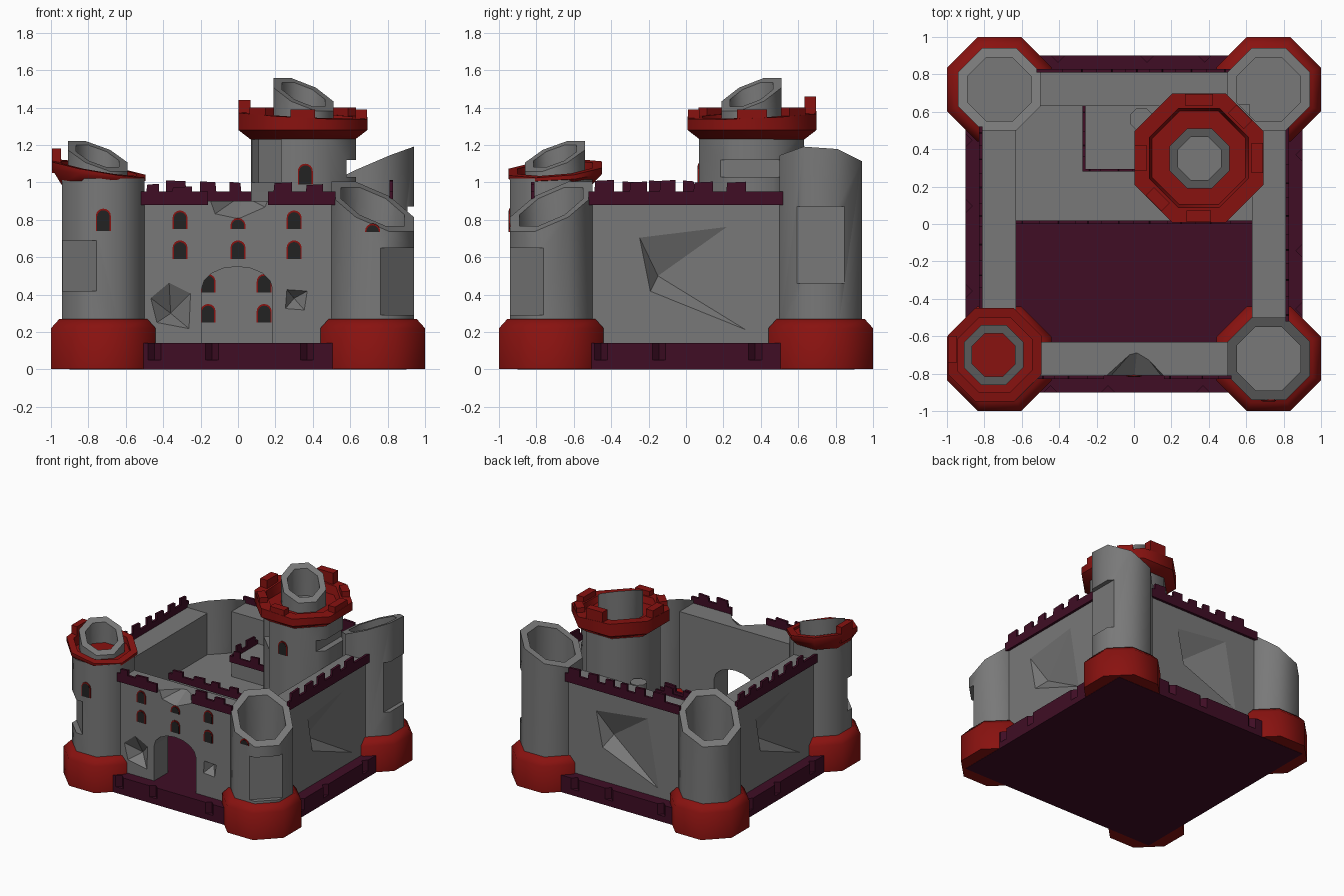
import bpy, bmesh, math, random
from mathutils import Matrix, Vector

if "Cube" in bpy.data.objects:
    bpy.data.objects.remove(bpy.data.objects["Cube"])

random.seed(4)


def material(name, rgb):
    m = bpy.data.materials.new(name)
    m.diffuse_color = (*rgb, 1)
    m.use_nodes = True
    m.node_tree.nodes["Principled BSDF"].inputs["Base Color"].default_value = m.diffuse_color
    return m


GREY = material("grey stone", (0.19, 0.19, 0.19))
RED = material("red stone", (0.25, 0.006, 0.005))
PURPLE = material("dark purple stone", (0.05, 0.004, 0.018))
BLACK = material("window dark", (0.016, 0.016, 0.016))


def finish(name, bm, mat, smooth=False):
    bmesh.ops.recalc_face_normals(bm, faces=bm.faces[:])
    me = bpy.data.meshes.new(name)
    bm.to_mesh(me)
    bm.free()
    me.materials.append(mat)
    ob = bpy.data.objects.new(name, me)
    bpy.context.collection.objects.link(ob)
    if smooth:
        activate(ob)
        bpy.ops.object.shade_smooth_by_angle(angle=math.radians(50))
    return ob


def activate(ob):
    bpy.ops.object.select_all(action='DESELECT')
    ob.select_set(True)
    bpy.context.view_layer.objects.active = ob


def box(name, lo, hi, mat, turn=0):
    bm = bmesh.new()
    lo, hi = Vector(lo), Vector(hi)
    bmesh.ops.create_cube(bm, size=1, matrix=Matrix.Rotation(turn, 4, 'Z')
                          @ Matrix.Translation((lo + hi) / 2)
                          @ Matrix.Diagonal((*(hi - lo), 1)))
    return finish(name, bm, mat)


def prism(name, pts, y0, y1, mat, k=0):
    """Outline in x and z, extruded along y, then turned k quarter turns."""
    bm = bmesh.new()
    a = [bm.verts.new((x, y0, z)) for x, z in pts]
    b = [bm.verts.new((x, y1, z)) for x, z in pts]
    bm.faces.new(a)
    bm.faces.new(b)
    for i in range(len(a)):
        j = (i + 1) % len(a)
        bm.faces.new((a[i], a[j], b[j], b[i]))
    bm.transform(Matrix.Rotation(k * math.pi / 2, 4, 'Z'))
    return finish(name, bm, mat)


def pit(pts, apex, k=0, y=-0.83):
    """Pyramid cutter with its base in front of a wall and apex inside it."""
    bm = bmesh.new()
    a = [bm.verts.new((x, y, z)) for x, z in pts]
    tip = bm.verts.new(apex)
    bm.faces.new(a)
    for i in range(len(a)):
        bm.faces.new((a[i], a[(i + 1) % len(a)], tip))
    bm.transform(Matrix.Rotation(k * math.pi / 2, 4, 'Z'))
    return finish("cutter", bm, GREY)


def lathe(name, cx, cy, profile, mat):
    """Octagonal turning; a height may be a function giving a slanted ring."""
    bm = bmesh.new()
    rings = []
    for r, z in profile:
        ring = []
        for i in range(8):
            t = math.radians(22.5 + 45 * i)
            R = r / math.cos(math.pi / 8)
            dx, dy = R * math.cos(t), R * math.sin(t)
            ring.append(bm.verts.new((cx + dx, cy + dy, z(dx, dy) if callable(z) else z)))
        rings.append(ring)
    for p, q in zip(rings, rings[1:]):
        for i in range(8):
            j = (i + 1) % 8
            bm.faces.new((p[i], p[j], q[j], q[i]))
    bm.faces.new(rings[0])
    bm.faces.new(rings[-1])
    return finish(name, bm, mat, True)


def slant(z, a, b):
    return lambda dx, dy: z + a * dx + b * dy


def cut(ob, cutters):
    activate(ob)
    for c in cutters:
        c.hide_render = True
        m = ob.modifiers.new("cut", 'BOOLEAN')
        m.operation, m.object, m.solver = 'DIFFERENCE', c, 'EXACT'
        bpy.ops.object.modifier_apply(modifier=m.name)
        bpy.data.objects.remove(c, do_unlink=True)


def dent(cx, cy, angle, r, depth, width, z0, z1):
    """Box cutter sunk into the side of a tower in the given direction."""
    c = box("cutter", (r - depth, -width / 2, z0), (r + 0.15, width / 2, z1), GREY,
            math.radians(angle))
    c.data.transform(Matrix.Translation((cx, cy, 0)))
    return c


def parapet(name, x0, x1, z0, z1, z2, y0, y1, k=0):
    pts, x = [(x0, z0), (x0, z1)], x0 + 0.03
    while x < x1 - 0.12:
        w, top = random.uniform(0.06, 0.11), z2 - random.uniform(0, 0.02)
        pts += [(x, z1), (x + 0.005, top), (x + w, top + 0.005), (x + w, z1)]
        x += w + random.uniform(0.06, 0.1)
    prism(name, pts + [(x1, z1), (x1, z0)], y0, y1, PURPLE, k)


def arch(x, z0, w, h, rise):
    pts = [(x - w, z0), (x + w, z0)]
    return pts + [(x + w * math.cos(t * math.pi / 8),
                   z0 + h - rise + rise * math.sin(t * math.pi / 8)) for t in range(9)]


def window(x, z, y, h=0.1, w=0.04):
    prism("window_frame", arch(x, z, w, h, 0.04), y - 0.006, y + 0.002, RED)
    prism("window_pane", arch(x, z, w - 0.007, h - 0.009, 0.033), y - 0.008, y, BLACK)


# plinth with chipped edges
plinth = box("plinth", (-0.9, -0.9, 0), (0.9, 0.9, 0.14), PURPLE)
chips = []
for k in range(4):
    for x in (-0.42, -0.1, 0.38):
        c = box("cutter", (-0.06, -0.06, 0.05), (0.06, 0.06, 0.3), PURPLE, math.pi / 4)
        c.data.transform(Matrix.Rotation(k * math.pi / 2, 4, 'Z')
                         @ Matrix.Translation((x + random.uniform(-.05, .05), -0.95, 0)))
        chips.append(c)
cut(plinth, chips)

# outer walls with broken hollows and parapets
big = [(-0.27, 0.75), (0.3, 0.82), (0.42, 0.15), (-0.2, 0.4)]
for k, name in enumerate(("front", "right", "back", "left")):
    wall = prism(name + "_wall", [(-0.53, 0.12), (0.53, 0.12), (0.53, 0.9), (-0.53, 0.9)],
                 -0.81, -0.63, GREY, k)
    if k == 0:
        cut(wall, [
            prism("cutter", arch(-0.005, 0.14, 0.19, 0.41, 0.12), -1, -0.5, GREY),
            pit([(-0.49, 0.4), (-0.37, 0.5), (-0.23, 0.43), (-0.24, 0.2), (-0.45, 0.24)],
                (-0.36, -0.72, 0.3)),
            pit([(0.25, 0.44), (0.39, 0.43), (0.37, 0.3), (0.24, 0.31)], (0.3, -0.74, 0.38)),
            pit([(-0.19, 0.96), (-0.14, 0.82), (0.0, 0.79), (0.16, 0.86), (0.2, 0.96)],
                (0.02, -0.65, 0.93))])
        parapet("front_parapet_left", -0.52, -0.16, 0.88, 0.95, 0.99, -0.83, -0.81)
        parapet("front_parapet_right", 0.16, 0.52, 0.88, 0.95, 1.0, -0.83, -0.81)
    else:
        cut(wall, [pit(big, (-0.15, -0.72, 0.5), k)])
        parapet(name + "_parapet", -0.52, 0.52, 0.88, 0.95, 1.01, -0.83, -0.81, k)

# corner towers: red feet, hollow grey shafts broken off at a slant
for sx in (-1, 1):
    for sy in (-1, 1):
        lathe("tower_foot", sx * 0.72, sy * 0.72,
              [(0.28, 0.002), (0.28, 0.22), (0.235, 0.27)], RED)


def shaft(name, x, y, top):
    return lathe(name, x, y, [(0.22, 0.2), (0.22, top), (0.17, top), (0.17, 0.6)], GREY)


t = shaft("front_right_tower", 0.72, -0.72, slant(0.87, -0.43, 0.43))
cut(t, [dent(0.72, -0.72, -45, 0.22, 0.035, 0.26, 0.29, 0.65)])
shaft("back_left_tower", -0.72, 0.72, slant(0.87, 0.43, -0.43))
t = shaft("back_right_tower", 0.72, 0.72, slant(1.09, 0.43, -0.07))
cut(t, [dent(0.72, 0.72, 0, 0.22, 0.035, 0.26, 0.46, 0.87)])
t = lathe("front_left_tower", -0.72, -0.72, [(0.22, 0.2), (0.22, 1.02)], GREY)
cut(t, [dent(-0.72, -0.72, -135, 0.22, 0.04, 0.26, 0.42, 0.69)])

# front left tower: broken red crown and hollow turret
rim = slant(1.075, -0.17, 0.08)
lathe("small_crown", -0.745, -0.7,
      [(0.2, 0.99), (0.25, slant(1.045, -0.13, 0.05)), (0.25, rim), (0.2, rim), (0.2, 1.025)], RED)
box("small_crown_merlon", (-0.995, -0.74, 1.05), (-0.945, -0.6, 1.18), RED)
cap = slant(1.14, -0.36, 0.36)
lathe("small_turret", -0.75, -0.7, [(0.16, 1.0), (0.16, cap), (0.115, cap), (0.115, 1.02)], GREY)
lathe("small_turret_floor", -0.75, -0.7, [(0.114, 1.015), (0.114, 1.03)], RED)

# stepped inner keep
box("keep_lower", (-0.64, 0.02, 0.12), (0.64, 0.64, 0.56), GREY)
parapet("keep_parapet", -0.63, 0.63, 0.55, 0.6, 0.65, 0.0, 0.02)
box("keep_upper", (-0.26, 0.29, 0.5), (0.62, 0.64, 0.7), GREY)
parapet("upper_parapet_front", -0.27, 0.14, 0.68, 0.73, 0.78, 0.28, 0.295)
parapet("upper_parapet_side", -0.63, -0.28, 0.68, 0.73, 0.78, -0.275, -0.26, 3)
lathe("stair_turret", 0.04, 0.56, [(0.06, 0.5), (0.06, 0.9)], GREY)

# great tower with crown, merlons and hollow turret
t = lathe("great_tower", 0.35, 0.35, [(0.28, 0.14), (0.28, 1.26)], GREY)
cut(t, [dent(0.35, 0.35, -135, 0.28, 0.05, 0.22, 1.0, 1.23),
        dent(0.35, 0.35, 0, 0.28, 0.05, 0.34, 1.03, 1.12)])
lathe("great_crown", 0.347, 0.353,
      [(0.28, 1.23), (0.345, 1.28), (0.345, slant(1.36, -0.05, 0.04)),
       (0.265, slant(1.36, -0.05, 0.04)), (0.25, 1.3)], RED)
for deg, h, w in ((180, 1.44, 0.14), (90, 1.46, 0.15), (0, 1.39, 0.16), (225, 1.4, 0.12),
                  (270, 1.39, 0.13), (45, 1.4, 0.12)):
    m = box("great_crown_merlon", (0.28, -w / 2, 1.32), (0.343, w / 2, h), RED, math.radians(deg))
    m.data.transform(Matrix.Translation((0.347, 0.353, 0)))
cap = slant(1.47, -0.39, 0.39)
lathe("great_turret", 0.35, 0.35, [(0.16, 1.25), (0.16, cap), (0.115, cap), (0.115, 1.31)], GREY)

# arched windows on wall, keep and towers
for x in (-0.31, 0, 0.3):
    window(x, 0.59, -0.81)
    window(x, 0.75, -0.81, 0.1 if x else 0.06)
for x in (-0.46, -0.16, 0.14, 0.44):
    window(x, 0.25, 0.02)
    window(x, 0.41, 0.02)
window(-0.72, 0.74, -0.94, 0.12)
window(0.72, 0.735, -0.94, 0.045)
window(0.36, 0.99, 0.07, 0.11)
